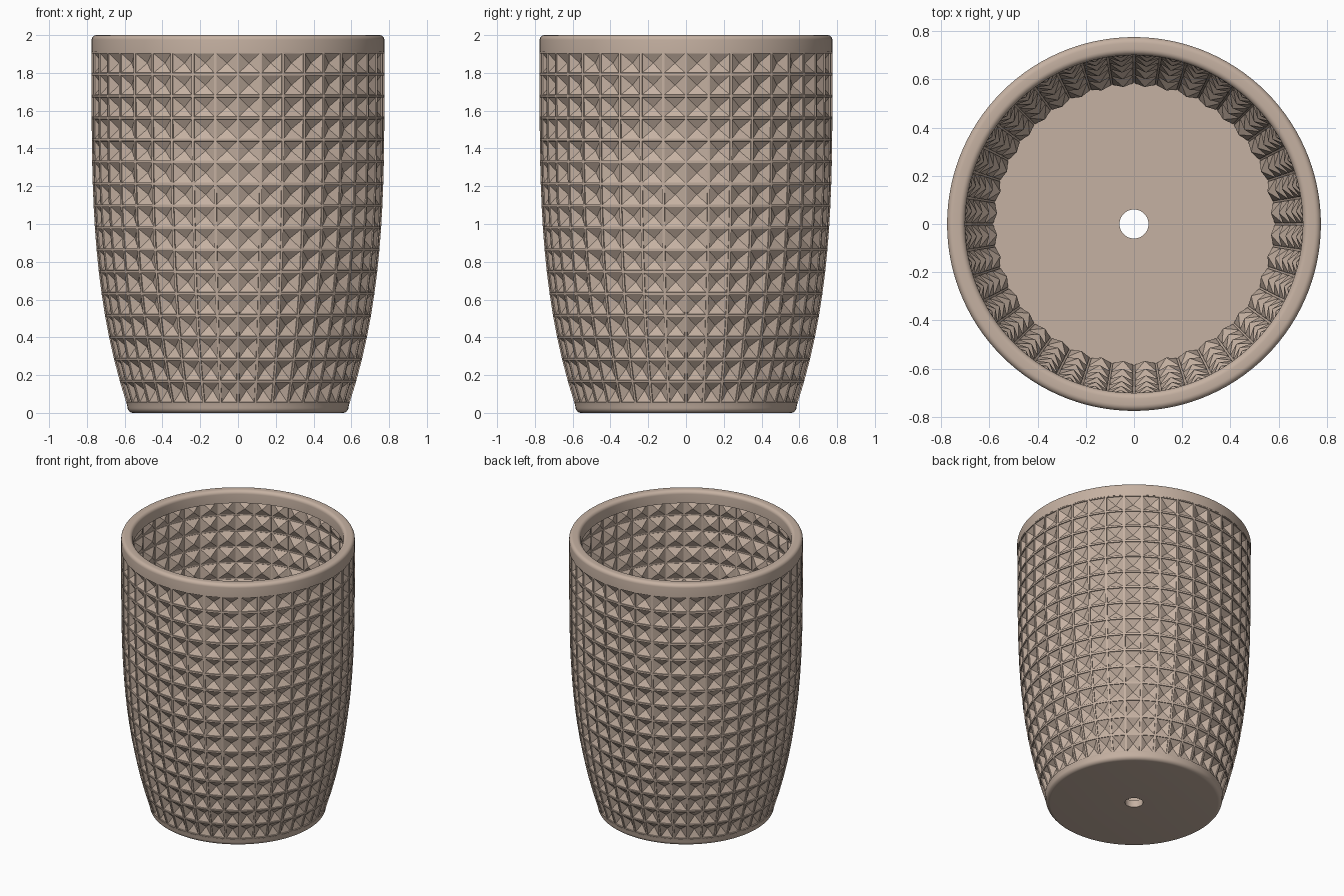
import bpy, bmesh
from math import sin, cos, pi

cube = bpy.data.objects.get("Cube")
if cube:
    bpy.data.objects.remove(cube, do_unlink=True)

COLUMNS, ROWS = 40, 16
Z_LOW, Z_HIGH = 0.05, 1.91

clay = bpy.data.materials.new("warm_beige")
clay.use_nodes = True
colour = (0.56, 0.44, 0.36, 1)
clay.diffuse_color = colour
clay.node_tree.nodes["Principled BSDF"].inputs["Base Color"].default_value = colour


def wall_radius(z):
    return 0.775 - 0.185 * max(0, (1.75 - z) / 1.7) ** 3


def make_object(name, bm):
    bmesh.ops.recalc_face_normals(bm, faces=bm.faces)
    mesh = bpy.data.meshes.new(name)
    bm.to_mesh(mesh)
    bm.free()
    mesh.materials.append(clay)
    ob = bpy.data.objects.new(name, mesh)
    bpy.context.collection.objects.link(ob)
    return ob


def ring(bm, r, z, count):
    return [bm.verts.new((r * sin(2 * pi * i / count), -r * cos(2 * pi * i / count), z))
            for i in range(count)]


def bridge(bm, a, b):
    n = len(a)
    return [bm.faces.new((a[i], a[(i + 1) % n], b[(i + 1) % n], b[i])) for i in range(n)]


def arc(cx, cz, r, start, steps=6):
    """Quarter-circle profile points, turning anticlockwise."""
    return [(cx + r * cos(start + pi / 2 * k / steps),
             cz + r * sin(start + pi / 2 * k / steps)) for k in range(steps + 1)]


def lathe(name, profile, count=120):
    """Revolve a closed profile around z."""
    bm = bmesh.new()
    rings = [ring(bm, r, z, count) for r, z in profile]
    for a, b in zip(rings, rings[1:] + rings[:1]):
        bridge(bm, a, b)
    ob = make_object(name, bm)
    bpy.ops.object.select_all(action='DESELECT')
    ob.select_set(True)
    bpy.context.view_layer.objects.active = ob
    bpy.ops.object.shade_smooth_by_angle(angle=pi / 6)
    return ob


# Wall: a lattice of thin bars with a pyramid pressed inward in every cell
bm = bmesh.new()
heights = [Z_LOW + (Z_HIGH - Z_LOW) * k / ROWS for k in range(ROWS + 1)]
rings = [ring(bm, wall_radius(z), z, COLUMNS) for z in heights]
cells = []
for low, high in zip(rings, rings[1:]):
    cells += bridge(bm, low, high)
bm.normal_update()
bmesh.ops.inset_individual(bm, faces=cells, thickness=0.009)
bmesh.ops.inset_individual(bm, faces=cells, thickness=0.001, depth=-0.006)
bmesh.ops.poke(bm, faces=cells, offset=-0.028)
wall = make_object("studded_wall", bm)
shell = wall.modifiers.new("thin_shell", 'SOLIDIFY')
shell.thickness = 0.004

# Rounded top rim
rim_out, rim_in = wall_radius(Z_HIGH), 0.70
lathe("top_rim", [(rim_in, Z_HIGH), (rim_out, Z_HIGH)]
      + arc(rim_out - 0.025, 1.975, 0.025, 0)
      + arc(rim_in + 0.025, 1.975, 0.025, pi / 2))

# Base plate with a rounded lower edge and a drain hole
hole, foot = 0.06, wall_radius(Z_LOW)
lathe("base_plate", [(hole, 0.05), (hole, 0)]
      + arc(foot - 0.035, 0.03, 0.03, -pi / 2) + [(foot, Z_LOW)])
